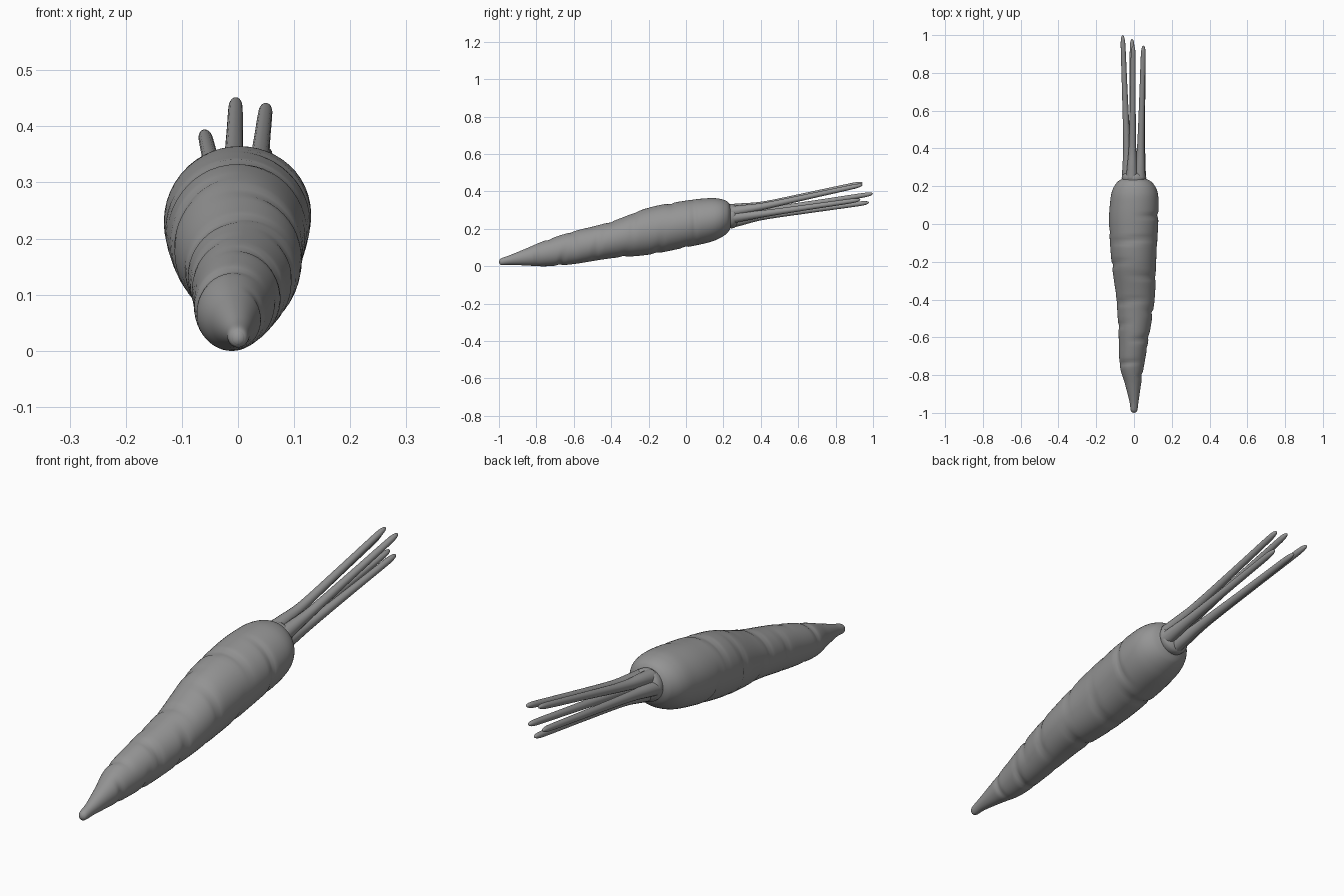
import bpy, bmesh, math, random
from mathutils import Vector

if "Cube" in bpy.data.objects:
    bpy.data.objects.remove(bpy.data.objects["Cube"])

random.seed(4)

# Dark grey shared by every part
grey = bpy.data.materials.new("dark_grey")
grey.diffuse_color = (0.3, 0.3, 0.3, 1)
grey.use_nodes = True
grey.node_tree.nodes["Principled BSDF"].inputs["Base Color"].default_value = grey.diffuse_color


def spline(rows, steps):
    """Catmull-Rom resampling of rows of numbers."""
    out = []
    n = len(rows)
    for i in range(n - 1):
        a, b, c, d = (rows[max(i - 1, 0)], rows[i], rows[i + 1], rows[min(i + 2, n - 1)])
        for s in range(steps):
            t = s / steps
            out.append([0.5 * (2 * q + (r - p) * t + (2 * p - 5 * q + 4 * r - w) * t * t
                               + (3 * q - p - 3 * r + w) * t ** 3)
                        for p, q, r, w in zip(a, b, c, d)])
    out.append(list(rows[-1]))
    return out


def loft(name, rings, start, end):
    """Skin a list of rings and close both ends to a point."""
    bm = bmesh.new()
    loops = [[bm.verts.new(p) for p in ring] for ring in rings]
    n = len(loops[0])
    for a, b in zip(loops, loops[1:]):
        for i in range(n):
            bm.faces.new((a[i], a[(i + 1) % n], b[(i + 1) % n], b[i]))
    for loop, tip in ((loops[0], start), (loops[-1], end)):
        v = bm.verts.new(tip)
        for i in range(n):
            bm.faces.new((loop[i], loop[(i + 1) % n], v))
    bmesh.ops.recalc_face_normals(bm, faces=bm.faces)
    for f in bm.faces:
        f.smooth = True
    mesh = bpy.data.meshes.new(name)
    bm.to_mesh(mesh)
    bm.free()
    mesh.materials.append(grey)
    obj = bpy.data.objects.new(name, mesh)
    bpy.context.collection.objects.link(obj)
    return obj


# Root: stations of y, left, right, bottom, top
stations = [
    (-0.997, -0.01, 0.01, 0.012, 0.034), (-0.985, -0.018, 0.018, 0.006, 0.044),
    (-0.94, -0.024, 0.024, 0.008, 0.06), (-0.85, -0.047, 0.037, 0.004, 0.097),
    (-0.75, -0.075, 0.053, 0.0, 0.139), (-0.6, -0.081, 0.079, 0.012, 0.187),
    (-0.4, -0.093, 0.109, 0.043, 0.239), (-0.2, -0.119, 0.117, 0.062, 0.313),
    (0.0, -0.132, 0.128, 0.101, 0.351), (0.12, -0.126, 0.13, 0.127, 0.364),
    (0.18, -0.114, 0.121, 0.15, 0.361), (0.22, -0.09, 0.096, 0.177, 0.347),
    (0.238, -0.065, 0.067, 0.205, 0.325),
]
# Short slanted creases scattered around the root: y, angle, depth, slant
creases = [(-0.8 + 0.065 * i, 2.4 * i + random.uniform(-0.5, 0.5),
            random.uniform(0.006, 0.009), random.uniform(-0.03, 0.03)) for i in range(14)]
SEG = 48
rings = []
for y, x0, x1, z0, z1 in spline(stations, 12):
    ring = []
    for i in range(SEG):
        a = math.tau * i / SEG
        dent = sum(d * math.exp(-((y - c - s * math.sin(a - p)) / 0.013) ** 2)
                   * max(0, math.cos(a - p)) ** 1.5 for c, p, d, s in creases)
        ring.append(((x0 + x1) / 2 + ((x1 - x0) / 2 - dent) * math.cos(a), y,
                     (z0 + z1) / 2 + ((z1 - z0) / 2 - dent) * math.sin(a)))
    rings.append(ring)
loft("carrot_root", rings, (0, -1, 0.022), (0, 0.245, 0.265))

# Crown: low collar the stalks grow from
collar = [(0.225, 0.062), (0.245, 0.065), (0.262, 0.06), (0.275, 0.042)]
loft("crown", [[(r * math.cos(math.tau * i / 32), y, 0.268 + r * math.sin(math.tau * i / 32))
                for i in range(32)] for y, r in spline(collar, 4)],
     (0, 0.22, 0.268), (0, 0.265, 0.268))


# Stalks: tapered tubes flaring into the crown
def stalk(name, base, mid, tip):
    base, mid, tip = Vector(base), Vector(mid), Vector(tip)
    path = [(*base, 0.031), (*base.lerp(mid, 0.35), 0.026), (*mid, 0.019), *[
        (*mid.lerp(tip, t), r) for t, r in
        ((0.45, 0.015), (0.85, 0.013), (0.95, 0.011), (0.99, 0.006))]]
    rings = [[(x + r * math.cos(math.tau * i / 16), y, z + r * math.sin(math.tau * i / 16))
              for i in range(16)] for x, y, z, r in spline(path, 6)]
    loft(name, rings, base, tip)


stalk("stalk_left", (-0.034, 0.24, 0.265), (-0.038, 0.42, 0.295), (-0.06, 1.0, 0.388))
stalk("stalk_top", (-0.012, 0.24, 0.302), (-0.008, 0.42, 0.329), (-0.004, 0.945, 0.446))
stalk("stalk_right", (0.03, 0.24, 0.29), (0.036, 0.42, 0.322), (0.05, 0.945, 0.436))
stalk("stalk_lower_right", (0.033, 0.24, 0.258), (0.04, 0.42, 0.282), (0.05, 0.932, 0.356))
stalk("stalk_bottom", (-0.004, 0.24, 0.234), (-0.008, 0.42, 0.268), (-0.01, 0.98, 0.341))
